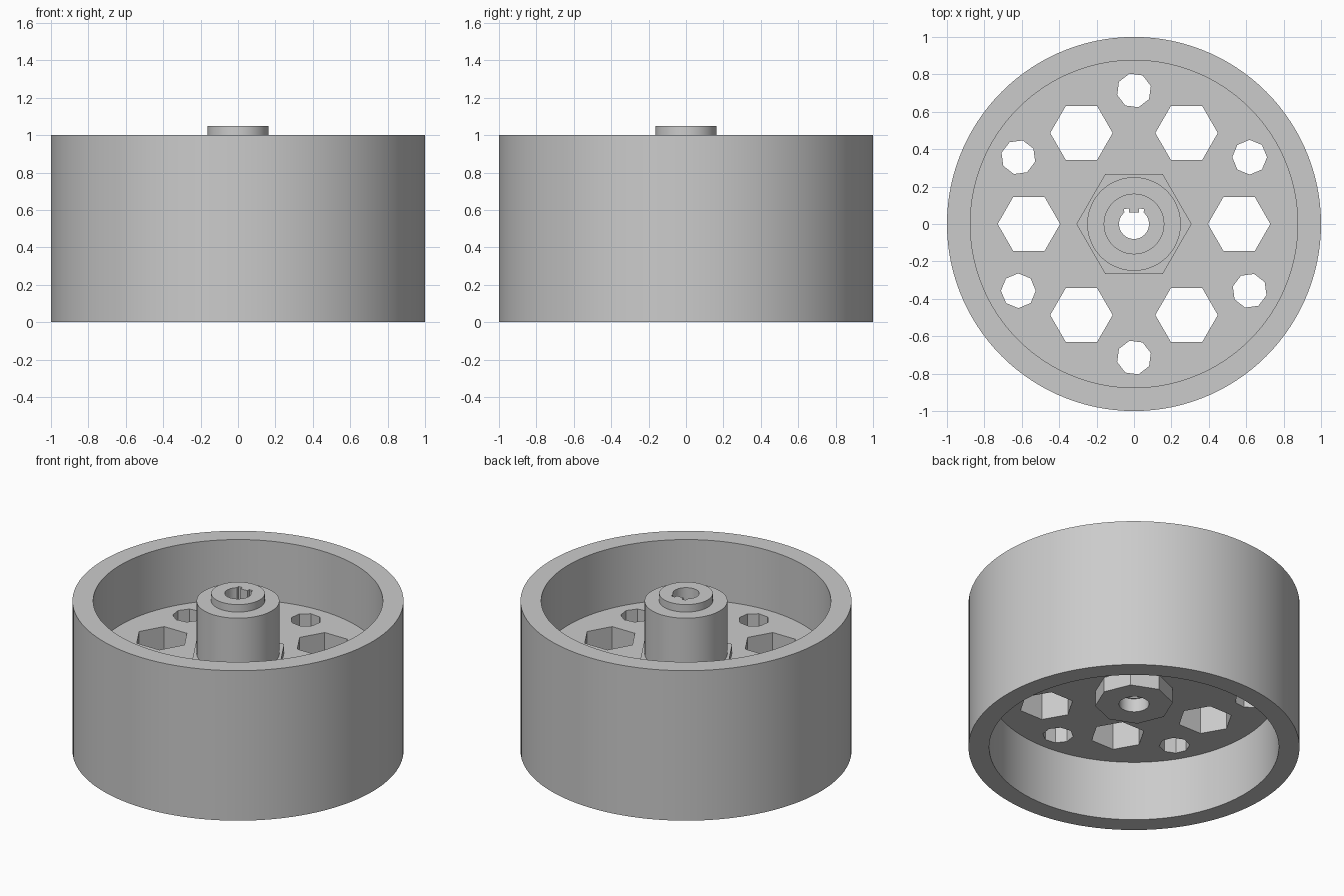
import bpy, bmesh, math
from math import cos, sin, radians, tau

if "Cube" in bpy.data.objects:
    bpy.data.objects.remove(bpy.data.objects["Cube"])

SEG = 120

grey = bpy.data.materials.new("light_grey")
grey.diffuse_color = (0.6, 0.6, 0.6, 1)
grey.use_nodes = True
grey.node_tree.nodes["Principled BSDF"].inputs["Base Color"].default_value = grey.diffuse_color


def to_object(name, bm):
    bmesh.ops.recalc_face_normals(bm, faces=bm.faces)
    mesh = bpy.data.meshes.new(name)
    bm.to_mesh(mesh)
    bm.free()
    mesh.materials.append(grey)
    ob = bpy.data.objects.new(name, mesh)
    bpy.context.collection.objects.link(ob)
    return ob


def lathe(name, profile, n=SEG):
    """Revolve a closed (radius, z) outline about the z axis."""
    bm = bmesh.new()
    rings = [[bm.verts.new((r * cos(tau * i / n), r * sin(tau * i / n), z))
              for r, z in profile] for i in range(n)]
    k = len(profile)
    for i in range(n):
        a, b = rings[i], rings[(i + 1) % n]
        for j in range(k):
            bm.faces.new((a[j], b[j], b[(j + 1) % k], a[(j + 1) % k]))
    return to_object(name, bm)


def prism(name, outline, z0, z1):
    """Extrude a flat (x, y) outline from z0 to z1."""
    bm = bmesh.new()
    face = bm.faces.new([bm.verts.new((x, y, z0)) for x, y in outline])
    top = bmesh.ops.extrude_face_region(bm, geom=[face])["geom"]
    bmesh.ops.translate(bm, vec=(0, 0, z1 - z0),
                        verts=[g for g in top if isinstance(g, bmesh.types.BMVert)])
    return to_object(name, bm)


def ngon(n, r, cx=0, cy=0, turn=0):
    return [(cx + r * cos(turn + tau * i / n), cy + r * sin(turn + tau * i / n))
            for i in range(n)]


def combine(target, tool, operation):
    """Apply a boolean and discard the tool object."""
    mod = target.modifiers.new("combine", 'BOOLEAN')
    mod.object, mod.operation, mod.solver = tool, operation, 'EXACT'
    bpy.context.view_layer.objects.active = target
    bpy.ops.object.modifier_apply(modifier=mod.name)
    bpy.data.objects.remove(tool)


# Wheel: rim, central web, hub and raised boss in one revolved outline
wheel = lathe("wheel", [
    (1, 0), (1, 1), (0.875, 1), (0.875, 0.6), (0.25, 0.6), (0.25, 1),
    (0.162, 1), (0.162, 1.05), (0.05, 1.05), (0.05, 0.4),
    (0.875, 0.4), (0.875, 0)])

# Hexagonal collar above the web and octagonal boss below it
combine(wheel, prism("hex_collar", ngon(6, 0.308), 0.5, 0.65), 'UNION')
combine(wheel, prism("lower_boss", ngon(8, 0.235), 0.3, 0.5), 'UNION')

# Keyed shaft bore with a tooth between two small relief notches
bore = [(0.08 * cos(radians(a)), 0.08 * sin(radians(a))) for a in range(130, 411, 7)]
bore += [(0.054, 0.08), (0.026, 0.083), (0.026, 0.062),
         (-0.026, 0.062), (-0.026, 0.083), (-0.054, 0.08)]
combine(wheel, prism("shaft_bore", bore, 0.1, 1.2), 'DIFFERENCE')
combine(wheel, prism("lower_bore", ngon(48, 0.091), 0.1, 0.39), 'DIFFERENCE')

# Alternating hexagonal and octagonal holes through the web
for i in range(6):
    a, b = radians(60 * i), radians(60 * i + 30)
    combine(wheel, prism("hex_hole", ngon(6, 0.167, 0.562 * cos(a), 0.562 * sin(a), a),
                         0.2, 0.8), 'DIFFERENCE')
    combine(wheel, prism("small_hole", ngon(8, 0.093, 0.714 * cos(b), 0.714 * sin(b), a),
                         0.2, 0.8), 'DIFFERENCE')

# Smooth round walls, crisp edges
bpy.ops.object.select_all(action='DESELECT')
wheel.select_set(True)
bpy.context.view_layer.objects.active = wheel
bpy.ops.object.shade_smooth_by_angle(angle=radians(30))
